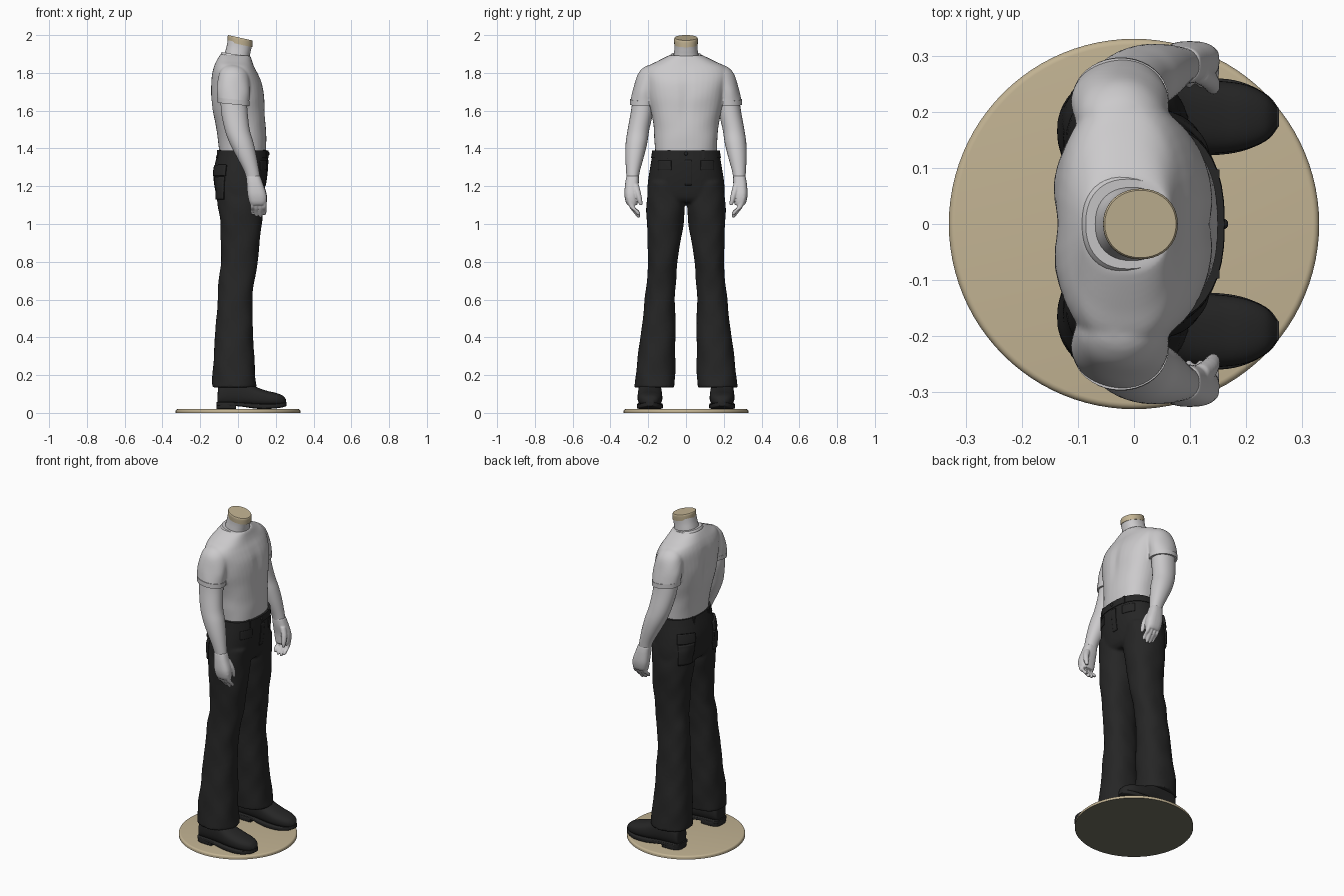
import bpy, bmesh
from math import sin, cos, pi, exp, radians, copysign
from mathutils import Matrix

if "Cube" in bpy.data.objects:
    bpy.data.objects.remove(bpy.data.objects["Cube"])


def material(name, colour):
    m = bpy.data.materials.new(name)
    m.use_nodes = True
    m.diffuse_color = (*colour, 1)
    m.node_tree.nodes["Principled BSDF"].inputs["Base Color"].default_value = (*colour, 1)
    return m


TAN = material("tan", (.54, .45, .29))
OLIVE = material("dark olive", (.16, .16, .12))
GREY = material("light grey", (.6, .59, .6))
BLACK = material("soft black", (.019, .019, .019))


def spline(a, b, c, d, t):
    """Catmull-Rom blend of four number tuples."""
    return [.5 * (2*q + (r-p)*t + (2*p - 5*q + 4*r - s)*t*t + (3*q - p - 3*r + s)*t**3)
            for p, q, r, s in zip(a, b, c, d)]


def loft(bm, rings, power=2.3, axis="z", side=1, tilt=0, fold=0, steps=6, segs=40):
    """Skin through rings (position, a0, a1, b0, b1) of superellipse sections."""
    n, dense = len(rings), []
    for i in range(n - 1):
        four = [rings[max(0, min(n - 1, i + k))] for k in (-1, 0, 1, 2)]
        dense += [spline(*four, j / steps) for j in range(steps)]
    dense.append(rings[-1])
    loops = []
    for p, a0, a1, b0, b1 in dense:
        loop = []
        for k in range(segs):
            t = 2 * pi * k / segs
            c, s = [copysign(abs(v) ** (2 / power), v) for v in (cos(t), sin(t))]
            swell = 1 + fold * (sin(3*t + 26*p) + .6 * sin(5*t - 41*p))
            a = (a0 + a1) / 2 + (a1 - a0) / 2 * c * swell
            b = (b0 + b1) / 2 + (b1 - b0) / 2 * s * swell
            if axis == "z":
                co = (a, b * side, p + tilt * (a - (a0 + a1) / 2))
            else:
                co = (p, a * side, b)
            loop.append(bm.verts.new(co))
        loops.append(loop)
    for u, v in zip(loops, loops[1:]):
        for k in range(segs):
            j = (k + 1) % segs
            bm.faces.new((u[k], u[j], v[j], v[k]))
    bm.faces.new(loops[0])
    bm.faces.new(loops[-1])


def finish(name, bm, mat, voxel=0):
    bmesh.ops.recalc_face_normals(bm, faces=bm.faces)
    me = bpy.data.meshes.new(name)
    bm.to_mesh(me)
    bm.free()
    me.materials.append(mat)
    ob = bpy.data.objects.new(name, me)
    bpy.context.collection.objects.link(ob)
    if voxel:
        m = ob.modifiers.new("merge", "REMESH")
        m.mode, m.voxel_size, m.use_smooth_shade = "VOXEL", voxel, True
        m = ob.modifiers.new("relax", "SMOOTH")
        m.factor, m.iterations = .5, 4
    return ob


def solid(name, rings, mat, **opts):
    bm = bmesh.new()
    loft(bm, rings, **opts)
    return finish(name, bm, mat)


def patch(name, centre, width, height, yaw, target, thick):
    """Cloth plate that hugs the target surface."""
    bm = bmesh.new()
    bmesh.ops.create_grid(bm, x_segments=10, y_segments=10, size=.5)
    place = (Matrix.Translation(centre) @ Matrix.Rotation(yaw, 4, "Z")
             @ Matrix.Rotation(pi / 2, 4, "Y") @ Matrix.Diagonal((height, width, 1, 1)))
    bm.transform(place)
    ob = finish(name, bm, BLACK)
    m = ob.modifiers.new("hug", "SHRINKWRAP")
    m.target, m.wrap_mode, m.offset = target, "ABOVE_SURFACE", thick / 2
    m = ob.modifiers.new("thickness", "SOLIDIFY")
    m.thickness, m.offset = thick, 0


# Round stand with rounded rim and dark underside
bm = bmesh.new()
bmesh.ops.create_cone(bm, cap_ends=True, segments=96, radius1=.33, radius2=.33, depth=.02,
                      matrix=Matrix.Translation((0, 0, .01)))
rim = [e for e in bm.edges if all(v.co.z > .015 for v in e.verts)]
bmesh.ops.bevel(bm, geom=rim, offset=.011, segments=5, profile=.5, affect="EDGES")
stand = finish("stand", bm, TAN)
stand.data.materials.append(OLIVE)
for face in stand.data.polygons:
    face.material_index = int(face.normal.z < -.5)

# Neck and its cut cap
solid("neck", [(1.82, -.085, .07, -.075, .075), (1.89, -.07, .062, -.066, .066),
               (1.93, -.06, .068, -.061, .061), (1.96, -.054, .075, -.06, .06)], GREY, tilt=-.2)
solid("neck_cap", [(1.95, -.055, .077, -.062, .062), (1.978, -.055, .078, -.063, .063),
                   (1.986, -.052, .075, -.06, .06)], TAN, tilt=-.22, power=2.1)

# Shirt: torso with both sleeves merged
bm = bmesh.new()
torso = [(1.36, -.097, .148, .162), (1.45, -.108, .15, .167), (1.52, -.122, .147, .172),
         (1.6, -.14, .143, .187), (1.68, -.148, .141, .204), (1.75, -.145, .128, .217),
         (1.8, -.137, .107, .222), (1.835, -.125, .088, .203), (1.86, -.113, .078, .155),
         (1.885, -.098, .07, .105), (1.895, -.09, .066, .083)]
loft(bm, [(z, a, b, -w, w) for z, a, b, w in torso], power=2.4, tilt=-.06, fold=.004)
for v in bm.verts:
    x, y, z = v.co
    chest = exp(-((z - 1.67) / .1) ** 2)
    if x < -.03:
        v.co.x += .02 * exp(-(y / .04) ** 2) * chest
    elif x > .05:
        v.co.x -= .008 * exp(-(y / .03) ** 2) * chest
sleeve = [(1.84, -.045, .005, .165, .2), (1.825, -.075, .035, .145, .228),
          (1.79, -.1, .055, .13, .256), (1.72, -.112, .062, .145, .279),
          (1.66, -.109, .06, .15, .293), (1.635, -.106, .06, .155, .295)]
for side in (1, -1):
    loft(bm, sleeve, side=side, fold=.012, power=2, tilt=-.1)
finish("shirt", bm, GREY, voxel=.007)
solid("collar", [(1.872, -.094, .07, -.092, .092), (1.886, -.092, .069, -.088, .088),
                 (1.897, -.086, .065, -.08, .08)], GREY, tilt=-.17)

# Arms, sleeve hems and hands
arm = [(1.7, -.09, .045, .17, .278), (1.6, -.09, .05, .173, .291), (1.5, -.07, .062, .194, .309),
       (1.43, -.045, .082, .205, .319), (1.36, -.01, .098, .222, .321),
       (1.28, .032, .112, .244, .317), (1.23, .047, .12, .252, .314)]
palm = [(1.255, .043, .118, .25, .315), (1.215, .046, .132, .25, .322),
        (1.16, .05, .15, .256, .326), (1.12, .058, .152, .256, .32), (1.1, .066, .146, .256, .31)]
for side, word in ((1, "left"), (-1, "right")):
    solid(word + "_arm", arm, GREY, side=side, power=2.1)
    solid(word + "_sleeve_hem", [(1.633, -.107, .061, .154, .297), (1.66, -.11, .062, .15, .296)],
          GREY, side=side, steps=2, power=2, tilt=-.1)
    bm = bmesh.new()
    loft(bm, palm, side=side, power=2.6, segs=24)
    for i in range(4):
        x, drop = .077 + .021 * i, (.015, .004, 0, .012)[i]
        r, y = .012, .3
        loft(bm, [(1.14, x - r, x + r, y - .018, y + .016), (1.09, x - r, x + r, y - .03, y),
                  (1.055 + drop, x - r, x + r, y - .052, y - .026),
                  (1.035 + drop, x - r / 2, x + r / 2, y - .06, y - .042)],
             side=side, power=2, segs=12, steps=4)
    loft(bm, [(1.21, .1, .134, .25, .284), (1.17, .116, .15, .24, .274),
              (1.13, .126, .154, .232, .26), (1.1, .133, .15, .23, .248)],
         side=side, power=2, segs=14, steps=4)
    finish(word + "_hand", bm, GREY, voxel=.004)

# Trousers: hips with both flared legs merged
bm = bmesh.new()
hips = [(1.39, -.1, .155, .174), (1.34, -.117, .158, .183), (1.27, -.13, .154, .195),
        (1.2, -.125, .144, .204), (1.14, -.11, .13, .203), (1.115, -.09, .11, .19)]
loft(bm, [(z, a, b, -w, w) for z, a, b, w in hips], power=2.4)
leg = [(1.22, -.11, .135, .01, .2), (1.1, -.107, .132, .004, .208), (1, -.094, .125, .014, .208),
       (.9, -.09, .115, .03, .203), (.8, -.09, .104, .045, .201), (.72, -.101, .091, .052, .206),
       (.6, -.108, .077, .058, .218), (.4, -.122, .081, .056, .241),
       (.25, -.132, .088, .057, .262), (.135, -.136, .1, .06, .271)]
for side in (1, -1):
    loft(bm, leg, side=side, fold=.016)
trousers = finish("trousers", bm, BLACK, voxel=.008)

# Waistband, belt loops, fly and button
solid("waistband", [(1.35, -.117, .162, -.185, .185), (1.39, -.106, .161, -.179, .179)],
      BLACK, power=2.4, steps=2)
patch("fly", (.17, .012, 1.27), .035, .14, 0, trousers, .003)
bm = bmesh.new()
bmesh.ops.create_uvsphere(bm, u_segments=16, v_segments=8, radius=.01,
                          matrix=Matrix.Translation((.158, 0, 1.372)))
finish("waist_button", bm, BLACK)
for side, word in ((1, "left"), (-1, "right")):
    for spot, y, x in (("front", .09, .142), ("back", .07, -.1)):
        bm = bmesh.new()
        bmesh.ops.create_cube(bm, size=1, matrix=Matrix.Translation((x, side * y, 1.37))
                              @ Matrix.Diagonal((.02, .014, .045, 1)))
        finish(word + "_" + spot + "_belt_loop", bm, BLACK)
    # Back pockets with flaps, and front pocket facings
    turn = side * radians(-45)
    patch(word + "_back_pocket", (-.11, side * .14, 1.19), .11, .12, turn, trousers, .008)
    patch(word + "_back_pocket_flap", (-.11, side * .14, 1.285), .12, .06, turn, trousers, .013)
    patch(word + "_front_pocket", (.14, side * .115, 1.31), .08, .05,
          side * radians(30), trousers, .003)

# Boots with soles and heels
upper = [(-.108, .16, .222, .045, .1), (-.1, .142, .24, .04, .15), (-.06, .135, .247, .038, .18),
         (.02, .13, .252, .036, .18), (.09, .126, .256, .034, .14), (.15, .126, .255, .034, .118),
         (.2, .134, .248, .036, .106), (.236, .15, .23, .04, .092), (.254, .172, .208, .048, .072)]
sole = [(-.115, .165, .217, .04, .056), (-.1, .136, .244, .037, .058), (0, .13, .254, .035, .056),
        (.1, .122, .26, .022, .05), (.18, .127, .256, .022, .048), (.235, .148, .232, .029, .053),
        (.258, .174, .206, .037, .057)]
heel = [(-.115, .165, .217, .02, .05), (-.1, .138, .242, .02, .05), (-.06, .13, .25, .02, .05),
        (-.01, .13, .25, .02, .05)]
for side, word in ((1, "left"), (-1, "right")):
    solid(word + "_boot", upper, BLACK, axis="x", side=side, power=2.5)
    solid(word + "_boot_sole", sole, BLACK, axis="x", side=side, power=6)
    solid(word + "_boot_heel", heel, BLACK, axis="x", side=side, power=8)

# Smooth shading with crisp hems
for ob in bpy.context.scene.objects:
    ob.select_set(ob.type == "MESH")
    if ob.type == "MESH":
        bpy.context.view_layer.objects.active = ob
bpy.ops.object.shade_smooth_by_angle(angle=radians(40))
